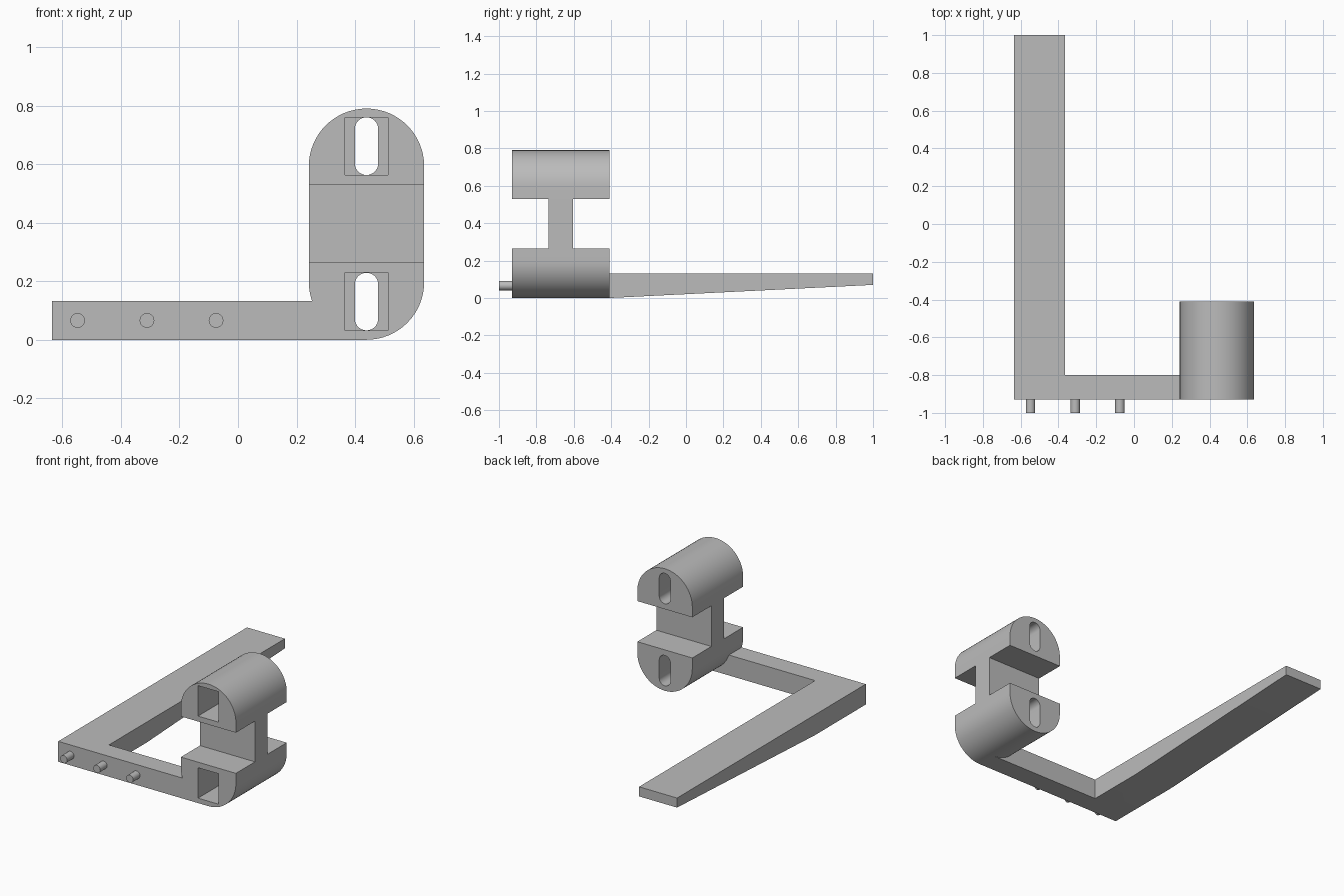
import bpy, bmesh, math
from mathutils import Vector

if "Cube" in bpy.data.objects:
    bpy.data.objects.remove(bpy.data.objects["Cube"], do_unlink=True)

grey = bpy.data.materials.new("plain_grey")
grey.use_nodes = True
grey.diffuse_color = (0.5, 0.5, 0.5, 1)
grey.node_tree.nodes["Principled BSDF"].inputs["Base Color"].default_value = (0.5, 0.5, 0.5, 1)


def prism(name, profile, offset):
    """Extrude a closed 3D profile along an offset."""
    bm = bmesh.new()
    face = bm.faces.new([bm.verts.new(p) for p in profile])
    new = bmesh.ops.extrude_face_region(bm, geom=[face])["geom"]
    bmesh.ops.translate(bm, vec=Vector(offset),
                        verts=[g for g in new if isinstance(g, bmesh.types.BMVert)])
    bmesh.ops.recalc_face_normals(bm, faces=bm.faces)
    mesh = bpy.data.meshes.new(name)
    bm.to_mesh(mesh)
    bm.free()
    mesh.materials.append(grey)
    ob = bpy.data.objects.new(name, mesh)
    bpy.context.collection.objects.link(ob)
    return ob


def box(name, x0, x1, y0, y1, z0, z1):
    return prism(name, [(x0, y0, z0), (x1, y0, z0), (x1, y0, z1), (x0, y0, z1)], (0, y1 - y0, 0))


def stadium(name, x, r, z0, z1, y0, y1, steps):
    """Upright slot shape with round ends, extruded along y."""
    pts = []
    for zc, start in ((z1 - r, 0), (z0 + r, math.pi)):
        for i in range(steps + 1):
            a = start + math.pi * i / steps
            pts.append((x + r * math.cos(a), y0, zc + r * math.sin(a)))
    return prism(name, pts, (0, y1 - y0, 0))


def combine(target, tool, operation):
    mod = target.modifiers.new(operation, 'BOOLEAN')
    mod.operation, mod.object, mod.solver = operation, tool, 'EXACT'
    bpy.context.view_layer.objects.active = target
    bpy.ops.object.modifier_apply(modifier=mod.name)
    bpy.data.objects.remove(tool, do_unlink=True)


def smooth(ob):
    bpy.ops.object.select_all(action='DESELECT')
    ob.select_set(True)
    bpy.context.view_layer.objects.active = ob
    bpy.ops.object.shade_smooth_by_angle(angle=math.radians(30))


FRONT, BACK, LEFT, CX, RADIUS, TOP = -0.93, -0.41, -0.636, 0.439, 0.197, 0.79

# Round-ended block, waisted front and back to leave a thin web
bracket = stadium("bracket", CX, RADIUS, 0, TOP, FRONT, BACK, 32)
for y0, y1 in ((-1.1, -0.735), (-0.605, -0.3)):
    combine(bracket, box("waist_cutter", 0.1, 0.8, y0, y1, 0.265, 0.528), 'DIFFERENCE')

# Cross arm running into the block
combine(bracket, box("cross_arm", -0.5, CX, FRONT, -0.80, 0, 0.132), 'UNION')

# Long side arm with a tapered underside
side = [(LEFT, FRONT, 0), (LEFT, BACK, 0), (LEFT, 1, 0.07), (LEFT, 1, 0.132), (LEFT, FRONT, 0.132)]
combine(bracket, prism("side_arm", side, (0.272, 0, 0)), 'UNION')

# Square pockets from the front, round-ended slots through the back
for z0 in (0.032, 0.563):
    combine(bracket, box("pocket_cutter", CX - 0.074, CX + 0.074, -1.1, -0.54, z0, z0 + 0.197), 'DIFFERENCE')
    combine(bracket, stadium("slot_cutter", CX, 0.04, z0, z0 + 0.197, -0.6, -0.3, 16), 'DIFFERENCE')
smooth(bracket)

# Locating pins on the front face
for i, x in enumerate((-0.548, -0.311, -0.075)):
    ring = [(x + 0.025 * math.cos(a), -1, 0.066 + 0.025 * math.sin(a))
            for a in (math.tau * k / 32 for k in range(32))]
    smooth(prism(f"pin_{i + 1}", ring, (0, 0.08, 0)))
